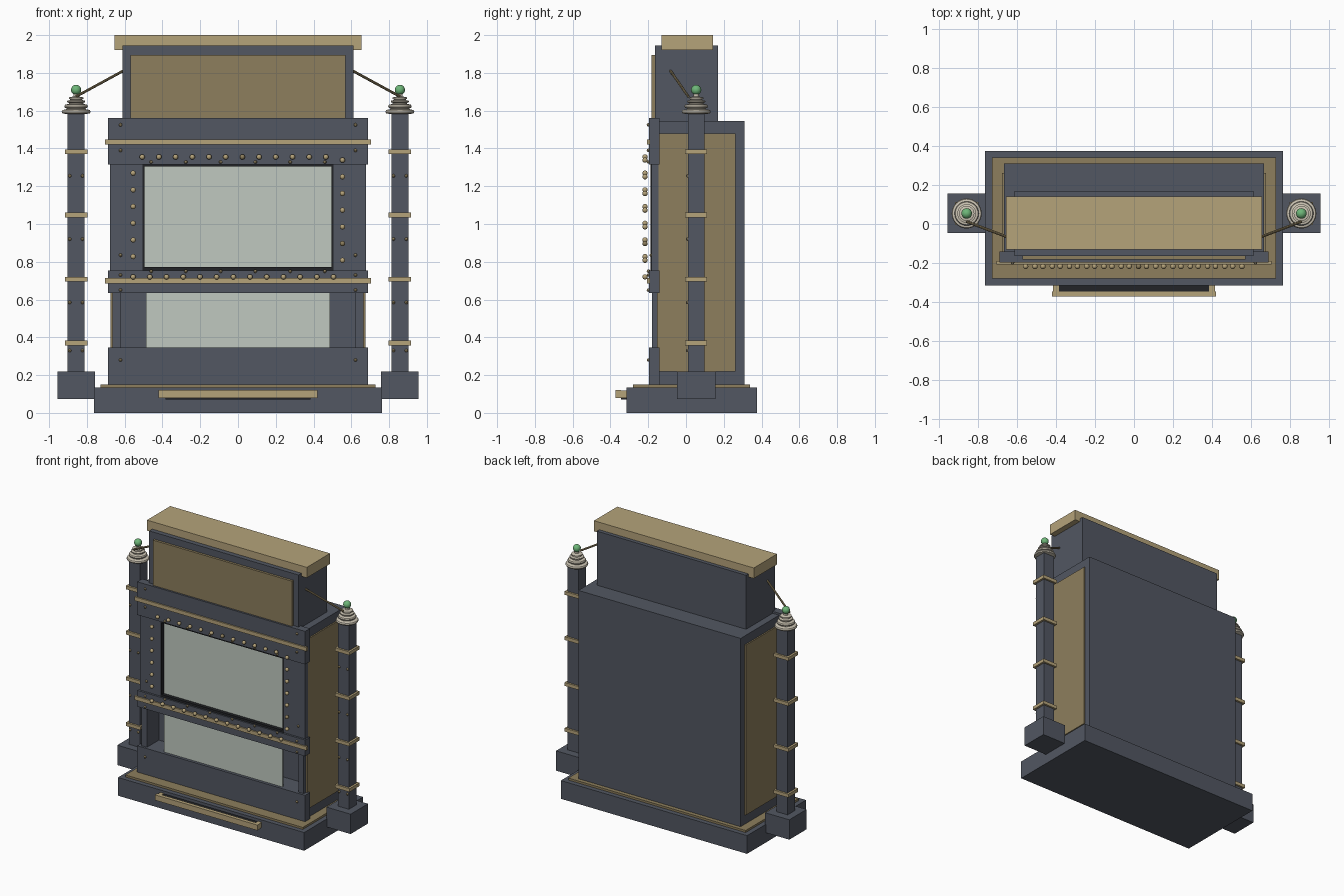
import bpy, bmesh, math
from mathutils import Vector

if "Cube" in bpy.data.objects:
    bpy.data.objects.remove(bpy.data.objects["Cube"])


def material(name, rgb):
    m = bpy.data.materials.new(name)
    m.diffuse_color = (*rgb, 1)
    m.use_nodes = True
    m.node_tree.nodes["Principled BSDF"].inputs["Base Color"].default_value = m.diffuse_color
    return m


SLATE = material("slate", (0.084, 0.095, 0.122))
BRASS = material("brass", (0.462, 0.366, 0.195))
DARK_BRASS = material("dark_brass", (0.266, 0.209, 0.109))
GLASS = material("pale_glass", (0.527, 0.584, 0.527))
CREAM = material("cream_ceramic", (0.60, 0.55, 0.45))
GREEN = material("green_glass", (0.156, 0.47, 0.19))
BLACK = material("black", (0.016, 0.017, 0.02))


def finish(name, bm, mat, smooth=False):
    me = bpy.data.meshes.new(name)
    bmesh.ops.recalc_face_normals(bm, faces=bm.faces)
    bm.to_mesh(me)
    bm.free()
    me.materials.append(mat)
    ob = bpy.data.objects.new(name, me)
    bpy.context.collection.objects.link(ob)
    if smooth:
        bpy.ops.object.select_all(action='DESELECT')
        ob.select_set(True)
        bpy.context.view_layer.objects.active = ob
        bpy.ops.object.shade_smooth_by_angle(angle=math.radians(40))
    return ob


def box(name, x, y, z, mat):
    """Box from (min, max) ranges."""
    bm = bmesh.new()
    bmesh.ops.create_cube(bm, size=1)
    for v in bm.verts:
        v.co = [r[0] if c < 0 else r[1] for c, r in zip(v.co, (x, y, z))]
    return finish(name, bm, mat)


def wide(name, hx, y, z, mat):
    """Box centred on x = 0."""
    return box(name, (-hx, hx), y, z, mat)


def pair(name, x, y, z, mat):
    """Box and its mirror image."""
    box(name + "_right", x, y, z, mat)
    box(name + "_left", (-x[1], -x[0]), y, z, mat)


def balls(name, points, r, mat, seg=12):
    bm = bmesh.new()
    for p in points:
        new = bmesh.ops.create_uvsphere(bm, u_segments=seg, v_segments=seg // 2 + 2, radius=r)
        bmesh.ops.translate(bm, verts=new["verts"], vec=p)
    return finish(name, bm, mat, True)


def lathe(name, profile, centre, mat, n=32):
    bm = bmesh.new()
    rings = [[bm.verts.new((centre[0] + r * math.cos(2 * math.pi * i / n),
                            centre[1] + r * math.sin(2 * math.pi * i / n), z))
              for i in range(n)] for r, z in profile]
    for a, b in zip(rings, rings[1:]):
        for i in range(n):
            bm.faces.new((a[i], a[(i + 1) % n], b[(i + 1) % n], b[i]))
    bm.faces.new(rings[0])
    bm.faces.new(rings[-1])
    return finish(name, bm, mat, True)


def rod(name, a, b, r, mat):
    a, b = Vector(a), Vector(b)
    bm = bmesh.new()
    bmesh.ops.create_cone(bm, cap_ends=True, segments=8, radius1=r, radius2=r, depth=(b - a).length)
    rot = (b - a).to_track_quat('Z', 'Y')
    for v in bm.verts:
        v.co = rot @ v.co + (a + b) / 2
    return finish(name, bm, mat, True)


# Plinth with its trim and front tray
wide("plinth", 0.763, (-0.315, 0.375), (0, 0.135), SLATE)
wide("plinth_trim", 0.727, (-0.28, 0.34), (0.135, 0.15), DARK_BRASS)
wide("tray_core", 0.385, (-0.345, -0.313), (0.07, 0.114), BLACK)
wide("tray_front", 0.42, (-0.372, -0.345), (0.08, 0.12), BRASS)
pair("tray_end", (0.385, 0.415), (-0.346, -0.313), (0.08, 0.118), BRASS)

# Cabinet body, hollow behind the lower window
wide("cabinet", 0.665, (-0.04, 0.31), (0.15, 1.545), SLATE)
wide("cabinet_front_upper", 0.665, (-0.15, -0.04), (0.635, 1.545), SLATE)
wide("cabinet_front_lower", 0.665, (-0.15, -0.04), (0.15, 0.345), SLATE)
pair("cabinet_pillar", (0.62, 0.665), (-0.18, -0.04), (0.15, 1.545), SLATE)
pair("side_panel", (0.665, 0.675), (-0.153, 0.262), (0.22, 1.48), DARK_BRASS)

# Front frame bands and the panel around the main window
for n, z in (("bottom", (0.15, 0.345)), ("middle", (0.635, 0.755)), ("top", (1.315, 1.56))):
    wide("front_band_" + n, 0.688, (-0.197, -0.14), z, SLATE)
pair("window_side_panel", (0.505, 0.677), (-0.182, -0.145), (0.755, 1.315), SLATE)
for z in (0.685, 1.42):
    wide("brass_rail", 0.705, (-0.207, -0.19), (z, z + 0.028), BRASS)

# Windows with a black bezel
wide("main_window", 0.495, (-0.162, -0.148), (0.77, 1.308), GLASS)
pair("bezel_side", (0.495, 0.506), (-0.187, -0.148), (0.762, 1.315), BLACK)
wide("bezel_top", 0.506, (-0.187, -0.148), (1.304, 1.315), BLACK)
wide("bezel_bottom", 0.506, (-0.187, -0.148), (0.755, 0.772), BLACK)
wide("lower_window", 0.486, (-0.175, -0.16), (0.345, 0.635), GLASS)

# Header box with panel and cap
wide("header", 0.612, (-0.165, 0.17), (1.54, 1.945), SLATE)
wide("header_panel", 0.57, (-0.183, -0.16), (1.56, 1.895), DARK_BRASS)
wide("header_cap", 0.655, (-0.13, 0.142), (1.922, 2.0), BRASS)

# Bulbs marching round the main window
STEP, BY = 0.0884, -0.217
bulbs = [(-0.555 + STEP * i, BY, 0.72) for i in range(13)]
bulbs += [(-0.507 + STEP * i, BY, 1.355) for i in range(12)]
bulbs += [(-0.555, BY, 0.827 + STEP * i) for i in range(6)]
bulbs += [(0.553, BY, 0.808 + STEP * i) for i in range(7)]
unlit = [bulbs[19], bulbs[32]]
balls("bulbs", [b for b in bulbs if b not in unlit], 0.014, BRASS)
balls("unlit_bulbs", unlit, 0.014, DARK_BRASS)

# Small rivets on the front
rivets = [(s * 0.622, -0.199, z) for s in (-1, 1) for z in (0.28, 0.65, 0.73, 1.39, 1.525)]
rivets += [(s * 0.622, -0.184, 0.835) for s in (-1, 1)]
rivets += [(-0.46 + 0.184 * i, -0.199, z) for i in range(6) for z in (0.75, 1.328)]
balls("front_rivets", rivets, 0.009, DARK_BRASS, 8)

# Side columns with bands, ceramic caps, green orbs and stay rods
CX, CY = 0.857, 0.054
pair("column_foot", (CX - 0.099, CX + 0.099), (-0.047, 0.156), (0.073, 0.22), SLATE)
pair("column", (CX - 0.045, CX + 0.045), (CY - 0.044, CY + 0.044), (0.22, 1.59), SLATE)
for z in (0.357, 0.695, 1.035, 1.37):
    pair("column_band", (CX - 0.06, CX + 0.06), (CY - 0.058, CY + 0.058), (z, z + 0.025), BRASS)
cap = [(0.058, 1.583), (0.073, 1.586), (0.077, 1.594), (0.073, 1.603), (0.05, 1.608),
       (0.05, 1.612), (0.06, 1.616), (0.062, 1.624), (0.058, 1.632), (0.038, 1.636),
       (0.038, 1.641), (0.048, 1.645), (0.048, 1.652), (0.032, 1.656), (0.032, 1.66),
       (0.039, 1.663), (0.039, 1.67), (0.015, 1.675), (0.015, 1.695)]
for side, s in (("left", -1), ("right", 1)):
    lathe("column_cap_" + side, cap, (s * CX, CY), CREAM)
    balls("orb_" + side, [(s * CX, CY, 1.71)], 0.027, GREEN, 20)
    rod("stay_rod_" + side, (s * 0.60, -0.085, 1.815), (s * CX, 0.012, 1.675), 0.007, DARK_BRASS)
    balls("column_rivets_" + side,
          [(s * CX + d, CY - 0.045, z) for d in (-0.034, 0.034) for z in (0.33, 0.585, 0.92, 1.255)],
          0.009, DARK_BRASS, 8)
